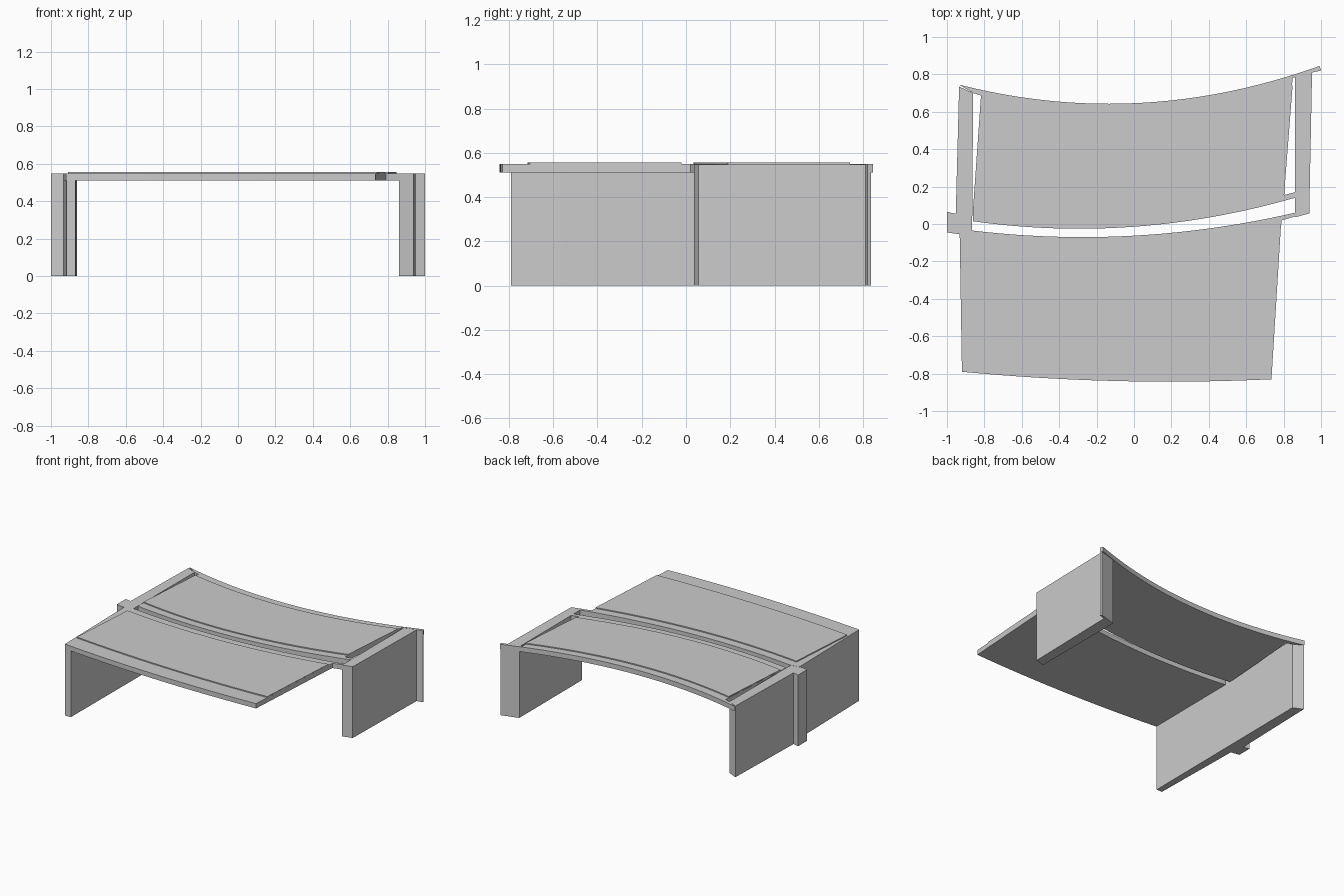
import bpy, bmesh, math

if "Cube" in bpy.data.objects:
    bpy.data.objects.remove(bpy.data.objects["Cube"])

Z_UNDER, Z_DECK, Z_PANEL = 0.512, 0.549, 0.557


def arc(a, m, b, n=24):
    """Points of the parabola y(x) through three points, running from a to b."""
    (xa, ya), (xm, ym), (xb, yb) = a, m, b
    s1 = (ym - ya) / (xm - xa)
    s2 = (yb - ym) / (xb - xm)
    c = (s2 - s1) / (xb - xa)
    pts = []
    for i in range(n + 1):
        x = xa + (xb - xa) * i / n
        pts.append((x, ya + s1 * (x - xa) + c * (x - xa) * (x - xm)))
    return pts


def slab(name, outline, z0, z1):
    """Extrude a plan outline between two heights."""
    bm = bmesh.new()
    base = bm.faces.new([bm.verts.new((x, y, z0)) for x, y in outline])
    top = bmesh.ops.extrude_face_region(bm, geom=[base], use_keep_orig=True)
    verts = [g for g in top["geom"] if isinstance(g, bmesh.types.BMVert)]
    bmesh.ops.translate(bm, verts=verts, vec=(0, 0, z1 - z0))
    bmesh.ops.recalc_face_normals(bm, faces=bm.faces)
    mesh = bpy.data.meshes.new(name)
    bm.to_mesh(mesh)
    bm.free()
    ob = bpy.data.objects.new(name, mesh)
    bpy.context.collection.objects.link(ob)
    bpy.ops.object.select_all(action="DESELECT")
    ob.select_set(True)
    bpy.context.view_layer.objects.active = ob
    bpy.ops.object.shade_smooth_by_angle(angle=math.radians(25))
    return ob


# Side walls with their outer pilasters
slab("left_wall", [(-0.918, -0.79), (-0.87, -0.79), (-0.865, -0.035), (-0.865, 0.015),
                   (-0.86, 0.70), (-0.935, 0.735), (-0.953, 0.055), (-1.0, 0.065),
                   (-1.0, -0.045), (-0.932, -0.055)], 0, Z_DECK - 0.001)
slab("right_wall", [(0.86, 0.036), (0.937, 0.056), (0.952, 0.81), (1.0, 0.82),
                    (0.994, 0.836), (0.86, 0.798)], 0, Z_DECK - 0.001)

# Rear roof deck, with slots beside both walls
rear = arc((-0.862, 0.015), (-0.25, -0.025), (0.86, 0.14))
rear += [(0.86, 0.17), (0.803, 0.155), (0.848, 0.783), (0.86, 0.785), (0.952, 0.81), (1.0, 0.82)]
rear += arc((0.992, 0.845), (-0.25, 0.645), (-0.935, 0.745))
rear += [(-0.86, 0.70), (-0.818, 0.687), (-0.862, 0.06)]
slab("rear_roof_deck", rear, Z_UNDER, Z_DECK)

# Front roof deck
front = arc((-0.92, -0.79), (0.05, -0.842), (0.735, -0.83))
front += [(0.785, -0.02), (0.79, 0.02), (0.86, 0.04)]
front += arc((0.86, 0.06), (-0.25, -0.07), (-0.865, -0.035))
front += [(-0.932, -0.05)]
slab("front_roof_deck", front, Z_UNDER, Z_DECK)

# Raised panels on the decks
slab("rear_raised_panel",
     arc((-0.86, 0.08), (-0.25, 0.033), (0.805, 0.19))
     + arc((0.848, 0.74), (-0.25, 0.582), (-0.818, 0.65)), Z_DECK - 0.005, Z_PANEL)
slab("front_raised_panel",
     arc((-0.91, -0.66), (0.1, -0.716), (0.742, -0.704))
     + arc((0.785, -0.02), (-0.25, -0.135), (-0.87, -0.10)), Z_DECK - 0.005, Z_PANEL)
